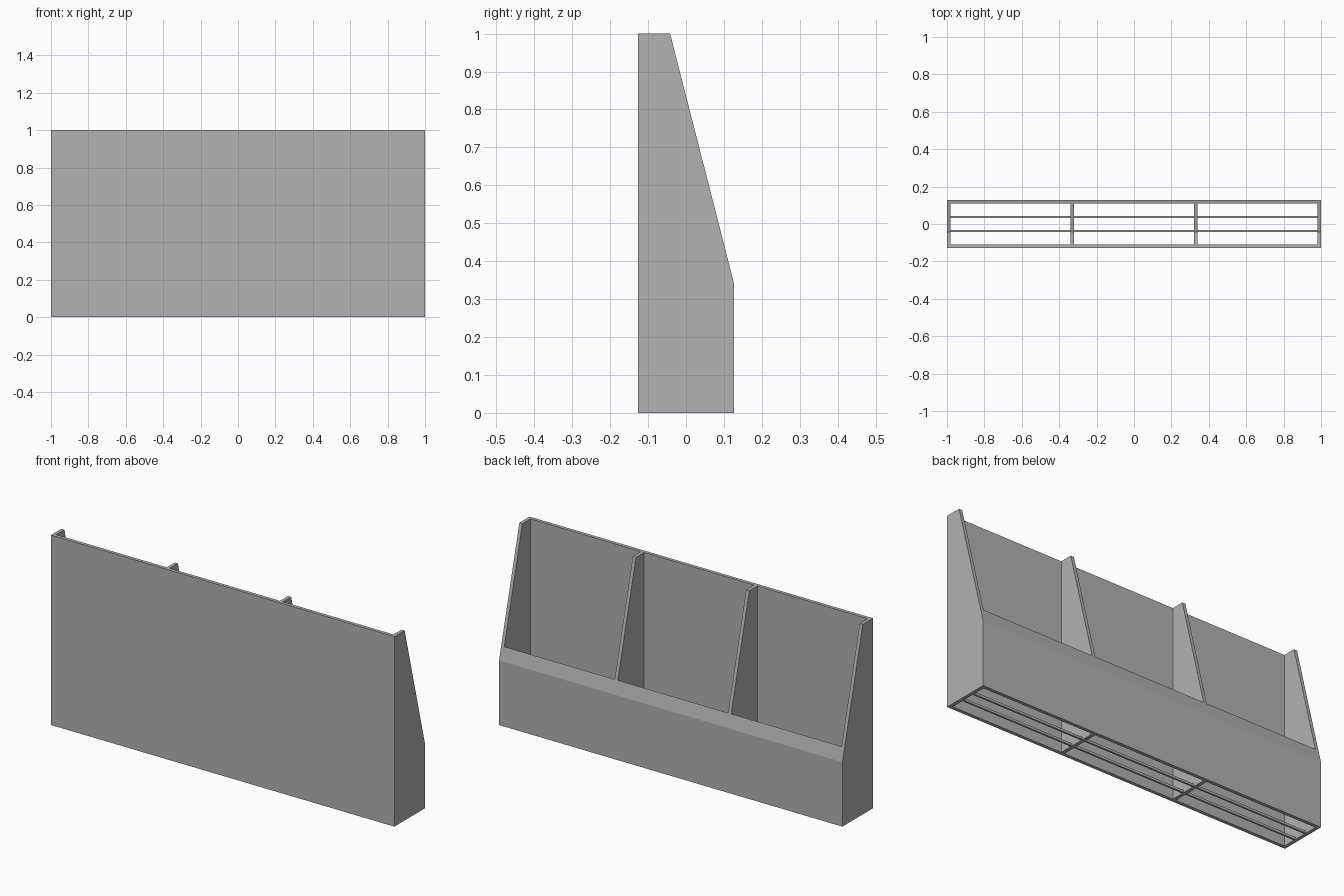
import bpy
import bmesh

cube = bpy.data.objects.get("Cube")
if cube:
    bpy.data.objects.remove(cube, do_unlink=True)

grey = bpy.data.materials.new("plain grey")
grey.use_nodes = True
colour = (0.445, 0.445, 0.445, 1)
grey.diffuse_color = colour
grey.node_tree.nodes["Principled BSDF"].inputs["Base Color"].default_value = colour

FRONT, BACK = -0.127, 0.127
WALL = 0.018          # board thickness
LOW, HIGH = 0.34, 1.0  # height at the back and at the front panel
TOP_BACK = -0.042     # where the sloping edge starts
SLOPE = (HIGH - LOW) / (BACK - TOP_BACK)


def extrude_profile(name, profile, x0, x1):
    """Extrude a (y, z) outline along x."""
    bm = bmesh.new()
    face = bm.faces.new([bm.verts.new((x0, y, z)) for y, z in profile])
    moved = bmesh.ops.extrude_face_region(bm, geom=[face])["geom"]
    verts = [v for v in moved if isinstance(v, bmesh.types.BMVert)]
    bmesh.ops.translate(bm, verts=verts, vec=(x1 - x0, 0, 0))
    bmesh.ops.recalc_face_normals(bm, faces=bm.faces)
    mesh = bpy.data.meshes.new(name)
    bm.to_mesh(mesh)
    bm.free()
    mesh.materials.append(grey)
    obj = bpy.data.objects.new(name, mesh)
    bpy.context.collection.objects.link(obj)
    return obj


def strip(y0, y1, z0, z1):
    return [(y0, z0), (y1, z0), (y1, z1), (y0, z1)]


# Tall flat front panel
extrude_profile("front_panel", strip(FRONT, FRONT + WALL, 0, HIGH), -1, 1)

# Low back wall with a bevelled top following the slope
inner = BACK - WALL
extrude_profile("back_wall", [(inner, 0), (BACK, 0), (BACK, LOW),
                              (inner, LOW + WALL * SLOPE)], -1, 1)

# End boards and dividers share the sloping outline
outline = [(FRONT + WALL, 0), (inner, 0), (inner, LOW + WALL * SLOPE),
           (TOP_BACK, HIGH), (FRONT + WALL, HIGH)]
end_outline = [(FRONT, 0), (BACK, 0), (BACK, LOW), (TOP_BACK, HIGH), (FRONT, HIGH)]
half = WALL / 2
for name, x, shape in (("right_end", -1 + half, end_outline),
                       ("right_divider", -0.33, outline),
                       ("left_divider", 0.33, outline),
                       ("left_end", 1 - half, end_outline)):
    extrude_profile(name, shape, x - half, x + half)

# Thin slats across the open bottom of each compartment
edges = [-1 + WALL, -0.33 - half, -0.33 + half, 0.33 - half, 0.33 + half, 1 - WALL]
for i, (x0, x1) in enumerate(zip(edges[::2], edges[1::2])):
    for side, y in (("front", -0.037), ("back", 0.037)):
        extrude_profile(f"{side}_slat_{i + 1}",
                        strip(y - 0.005, y + 0.005, 0, 0.012), x0, x1)
